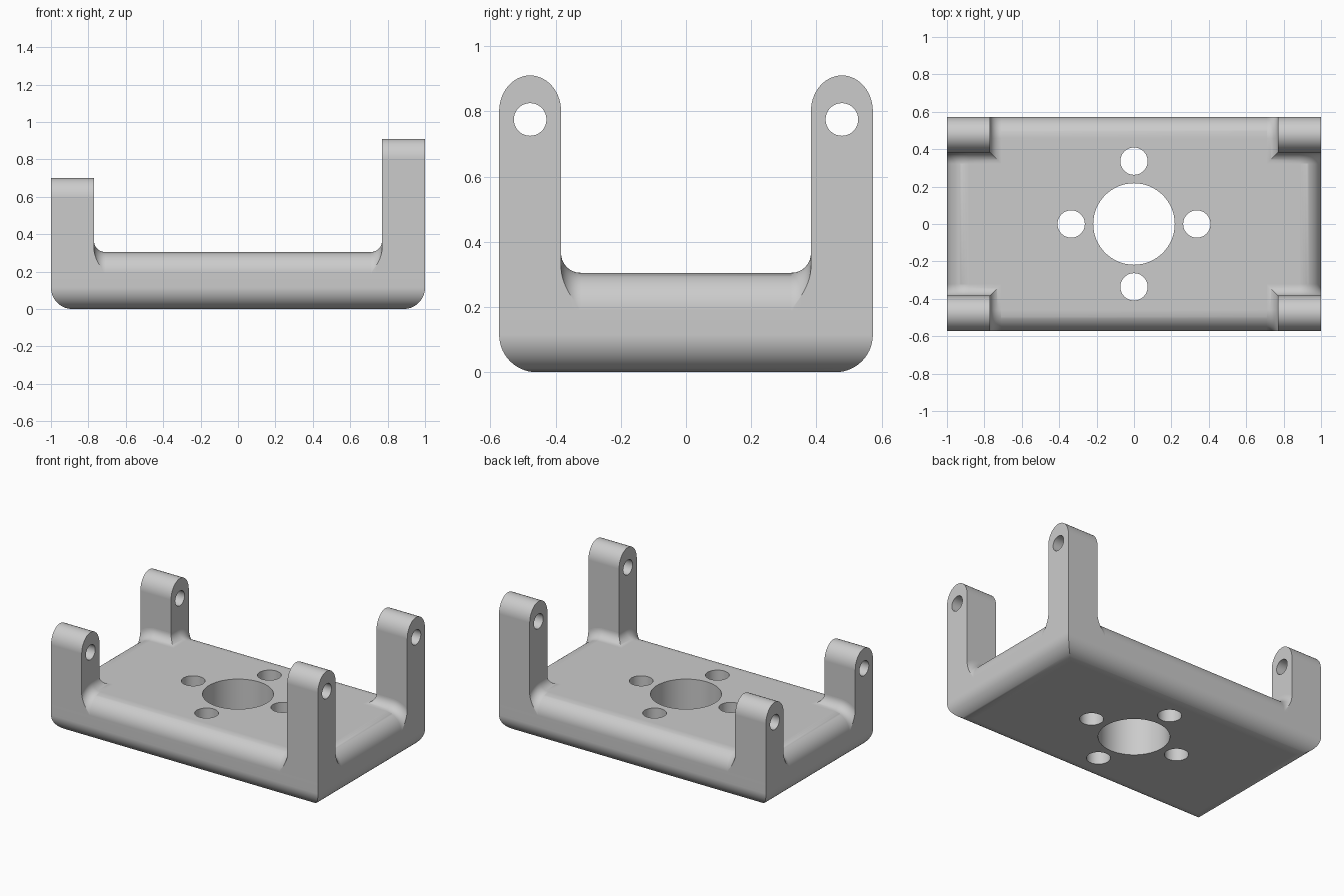
import bpy, bmesh
from math import pi, sin, cos, sqrt, radians

if "Cube" in bpy.data.objects:
    bpy.data.objects.remove(bpy.data.objects["Cube"])

HX, HY, TOP = 1.0, 0.573, 0.305      # plate half sizes and thickness
R, F = 0.115, 0.06                   # edge rounding and fillet radius
LX, LY = 0.77, 0.383                 # inner faces of the legs
N = 14                               # segments per quarter arc

metal = bpy.data.materials.new("light grey metal")
metal.use_nodes = True
colour = (0.6, 0.6, 0.6, 1)
metal.diffuse_color = colour
metal.node_tree.nodes["Principled BSDF"].inputs["Base Color"].default_value = colour


def make(name, bm):
    bmesh.ops.remove_doubles(bm, verts=bm.verts[:], dist=1e-5)
    bmesh.ops.recalc_face_normals(bm, faces=bm.faces[:])
    mesh = bpy.data.meshes.new(name)
    bm.to_mesh(mesh)
    bm.free()
    mesh.materials.append(metal)
    obj = bpy.data.objects.new(name, mesh)
    bpy.context.collection.objects.link(obj)
    return obj


def select(obj):
    bpy.ops.object.select_all(action='DESELECT')
    obj.select_set(True)
    bpy.context.view_layer.objects.active = obj


def drill(obj, centre, radius, along_x=False):
    bpy.ops.mesh.primitive_cylinder_add(
        vertices=64, radius=radius, depth=1, location=centre,
        rotation=(0, pi / 2 if along_x else 0, 0))
    cutter = bpy.context.object
    cutter.name = "hole_cutter"
    cutter.hide_render = True
    select(obj)
    mod = obj.modifiers.new("hole", 'BOOLEAN')
    mod.operation, mod.solver, mod.object = 'DIFFERENCE', 'EXACT', cutter
    bpy.ops.object.modifier_apply(modifier=mod.name)
    bpy.data.objects.remove(cutter)


def finish(obj):
    select(obj)
    bpy.ops.object.shade_smooth_by_angle(angle=radians(30))
    mod = obj.modifiers.new("flat faces", 'WEIGHTED_NORMAL')
    mod.keep_sharp = True


def skin(bm, rows, closed):
    """Join neighbouring rows of points with quads and cap the ends."""
    rows = [[bm.verts.new(p) for p in row] for row in rows]
    for a, b in zip(rows, rows[1:]):
        for i in range(len(a) if closed else len(a) - 1):
            j = (i + 1) % len(a)
            bm.faces.new((a[i], a[j], b[j], b[i]))
    if closed:
        bm.faces.new(rows[0])
        bm.faces.new(rows[-1])


# Base plate: stacked rectangles give rounded edges with mitred corners
levels = []
for k in range(N + 1):
    a = k / N * pi / 2
    levels.append((R * (1 - sin(a)), R * (1 - cos(a))))
levels += [(inset, TOP - z) for inset, z in reversed(levels)]
bm = bmesh.new()
skin(bm, [[(sx * (HX - i), sy * (HY - i), z)
           for sx, sy in ((-1, -1), (1, -1), (1, 1), (-1, 1))]
          for i, z in levels], True)
plate = make("base_plate", bm)

# Centre bore and four screw holes
drill(plate, (0, 0, TOP / 2), 0.218)
for x, y in ((1, 0), (-1, 0), (0, 1), (0, -1)):
    drill(plate, (0.336 * x, 0.336 * y, TOP / 2), 0.073)
finish(plate)


def leg(name, sx, sy, height):
    """Upright lug with an arched top and a pin hole."""
    half, mid = (HY - LY) / 2, (HY + LY) / 2
    arch = 0.11
    outline = [(HY, TOP - R)]
    for k in range(2 * N + 1):
        a = k / (2 * N) * pi
        outline.append((mid + half * cos(a), height - arch + arch * sin(a)))
    outline.append((LY, TOP - R))
    bm = bmesh.new()
    skin(bm, [[(sx * x, sy * y, z) for y, z in outline] for x in (LX, HX)], True)
    obj = make(name, bm)
    drill(obj, (sx * 0.9, sy * mid, height - 0.135), 0.05, True)
    finish(obj)


def fillet_rows(inner, start, outer):
    """Fillet rows as (across, along, z), following the rounded plate edge."""
    rows = []
    for k in range(N + 1):
        t = F * (1 - cos(k / N * pi / 2))
        rise = F - sqrt(max(0, F * F - (F - t) ** 2))
        r = R + rise
        end = sqrt(r * r - R * R)
        row = [(inner - t, start - t, TOP + rise)]
        for j in range(N + 1):
            y = R * sin(j / N * pi / 2)
            z = max(end, sqrt(max(0, r * r - y * y)))
            row.append((inner - t, outer - R + y, TOP - R + z))
        row.append((inner - t, outer, TOP - R))
        rows.append(row)
    return rows


def leg_fillets(name, sx, sy):
    bm = bmesh.new()
    skin(bm, [[(sx * a, sy * b, z) for a, b, z in row]
              for row in fillet_rows(LX, LY, HY)], False)
    skin(bm, [[(sx * b, sy * a, z) for a, b, z in row]
              for row in fillet_rows(LY, LX, HX)], False)
    obj = make(name, bm)
    # Keep the open skins facing outwards
    if sum(p.normal.z * p.area for p in obj.data.polygons) < 0:
        obj.data.flip_normals()
    finish(obj)


# Tall legs on the left, short legs on the right
for side, sx, height in (("left", 1, 0.91), ("right", -1, 0.70)):
    for end, sy in (("front", -1), ("back", 1)):
        leg(f"{end}_{side}_leg", sx, sy, height)
        leg_fillets(f"{end}_{side}_leg_fillet", sx, sy)
